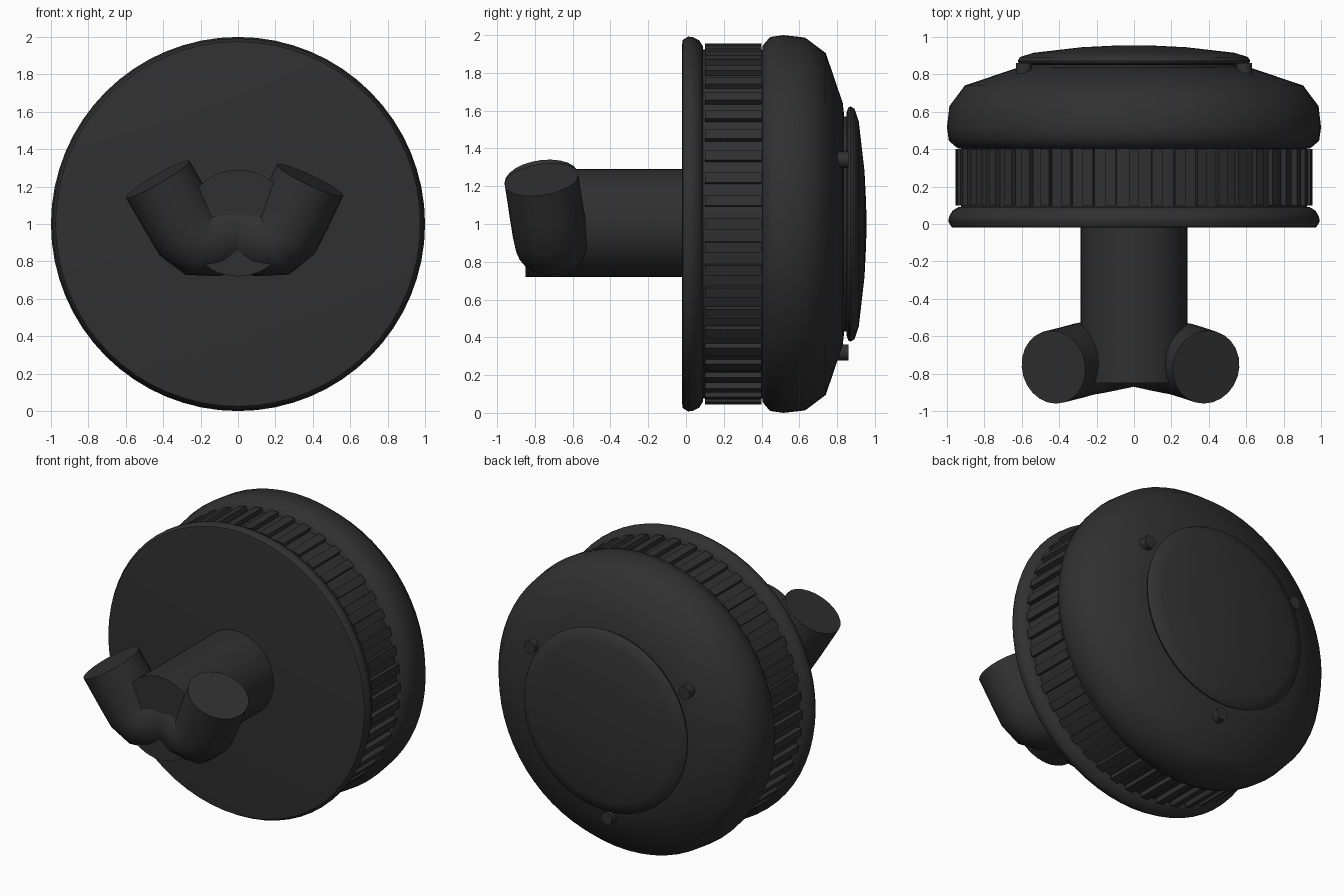
import bpy, bmesh, math
from mathutils import Vector, Matrix

if "Cube" in bpy.data.objects:
    bpy.data.objects.remove(bpy.data.objects["Cube"])

mat = bpy.data.materials.new("matte black")
mat.diffuse_color = (0.03, 0.03, 0.03, 1)
mat.use_nodes = True
mat.node_tree.nodes["Principled BSDF"].inputs["Base Color"].default_value = mat.diffuse_color
CZ = 1.0  # height of the main axis, which runs along y


def finish(name, bm, angle=45):
    bmesh.ops.remove_doubles(bm, verts=bm.verts, dist=1e-5)
    bmesh.ops.recalc_face_normals(bm, faces=bm.faces)
    me = bpy.data.meshes.new(name)
    bm.to_mesh(me)
    bm.free()
    me.materials.append(mat)
    ob = bpy.data.objects.new(name, me)
    bpy.context.collection.objects.link(ob)
    bpy.ops.object.select_all(action='DESELECT')
    ob.select_set(True)
    bpy.context.view_layer.objects.active = ob
    bpy.ops.object.shade_smooth_by_angle(angle=math.radians(angle))
    return ob


def skin(bm, rings):
    """Bridge rings of equal length and cap both ends."""
    n = len(rings[0])
    vs = [[bm.verts.new(p) for p in r] for r in rings]
    for a, b in zip(vs, vs[1:]):
        for i in range(n):
            j = (i + 1) % n
            bm.faces.new((a[i], a[j], b[j], b[i]))
    bm.faces.new(vs[0])
    bm.faces.new(vs[-1])


def lathe(name, profile, n=64, cx=0, cz=CZ):
    """Turn (radius, y) points about an axis along y."""
    bm = bmesh.new()
    skin(bm, [[(cx + r * math.sin(2 * math.pi * i / n), y,
                cz + r * math.cos(2 * math.pi * i / n)) for i in range(n)]
              for r, y in profile])
    return finish(name, bm)


def tube(name, path, radius, n=24):
    bm = bmesh.new()
    pts = [Vector(p) for p in path]
    rings = []
    for i, p in enumerate(pts):
        t = (pts[min(i + 1, len(pts) - 1)] - pts[max(i - 1, 0)]).normalized()
        u = t.cross(Vector((0, 1, 0))).normalized()
        v = t.cross(u)
        rings.append([p + radius * (u * math.cos(2 * math.pi * k / n) +
                                    v * math.sin(2 * math.pi * k / n)) for k in range(n)])
    skin(bm, rings)
    return finish(name, bm)


# main round body
lathe("front_flange", [(0.955, -0.02), (0.975, -0.017), (0.992, 0.012), (0.99, 0.035),
                       (0.972, 0.07), (0.94, 0.09)])
lathe("grip_core", [(0.925, 0.08), (0.925, 0.42)])
lathe("back_housing", [(0.94, 0.405), (0.955, 0.415), (0.99, 0.445), (1.0, 0.515),
                       (0.987, 0.63), (0.905, 0.74), (0.64, 0.83), (0.55, 0.84)])
lathe("cap_seat", [(0.57, 0.82), (0.57, 0.87)])
lathe("back_cap", [(0.59, 0.85), (0.615, 0.858), (0.622, 0.872), (0.61, 0.892),
                   (0.54, 0.915), (0.28, 0.945), (0.1, 0.954), (0.01, 0.955)])

# grip ribs around the band
bm = bmesh.new()
for k in range(48):
    m = (Matrix.Translation((0, 0.25, CZ)) @ Matrix.Rotation(2 * math.pi * k / 48, 4, 'Y')
         @ Matrix.Translation((0, 0, 0.935)) @ Matrix.Diagonal((0.056, 0.3, 0.04, 1)))
    bmesh.ops.create_cube(bm, size=1, matrix=m)
finish("grip_ribs", bm, 30)

# three small pins around the cap
for k in range(3):
    a = math.radians(60 + 120 * k)
    lathe(f"pin_{k + 1}", [(0.043, 0.78), (0.043, 0.86)], 12,
          0.68 * math.sin(a), CZ + 0.68 * math.cos(a))

# stem and the two angled outlets
lathe("stem", [(0.285, -0.85), (0.285, 0.0)], 48, 0, 1.005)
tube("right_outlet", [(-0.01, -0.667, 0.975), (0.14, -0.70, 0.91), (0.2, -0.712, 0.912),
                      (0.25, -0.722, 0.955), (0.3, -0.737, 1.055), (0.385, -0.765, 1.235)], 0.197)
tube("left_outlet", [(0.01, -0.667, 0.975), (-0.15, -0.70, 0.91), (-0.21, -0.712, 0.912),
                     (-0.265, -0.722, 0.955), (-0.32, -0.737, 1.05), (-0.43, -0.765, 1.24)], 0.197)
